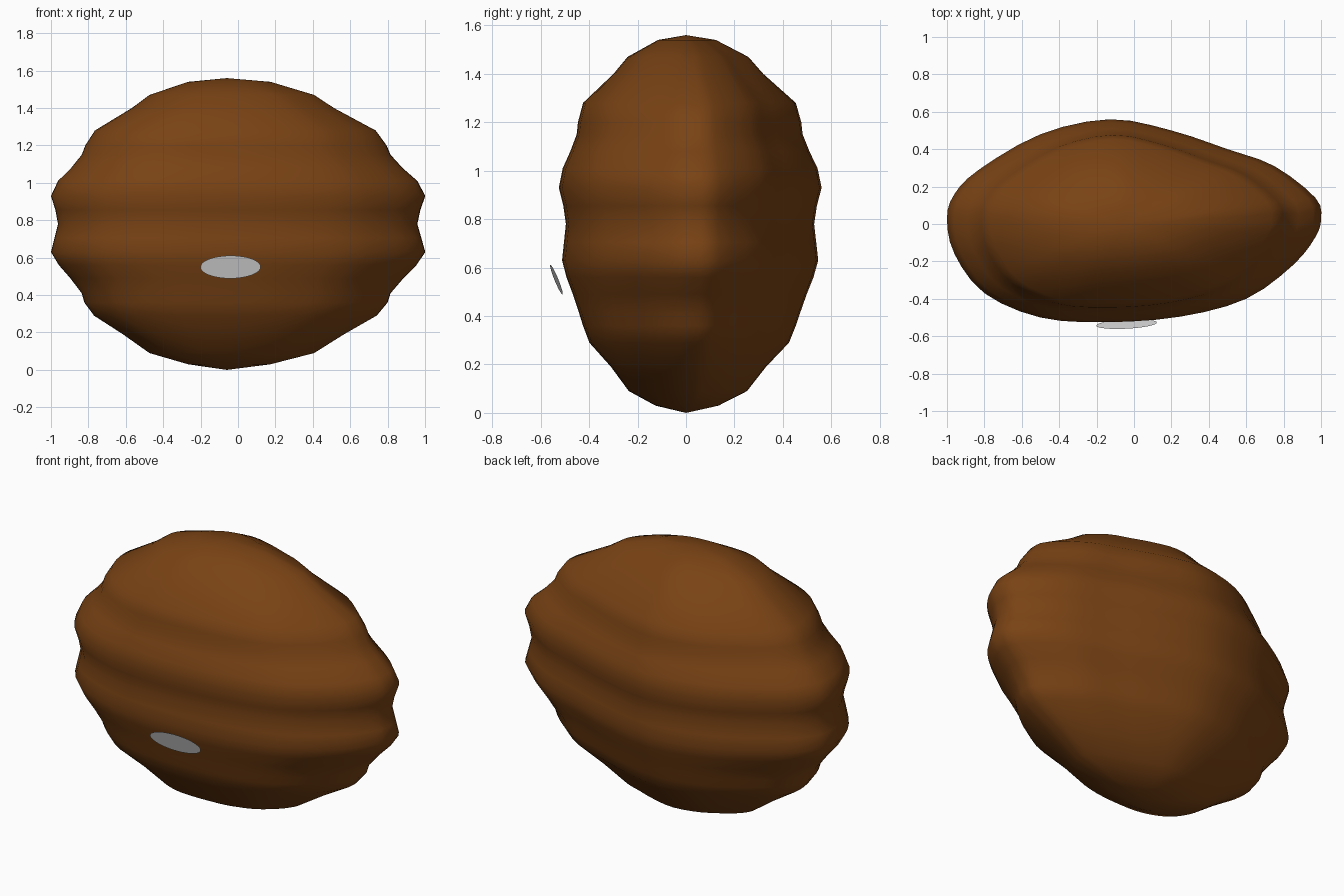
import bpy, bmesh, math
from mathutils import Vector, Matrix

if "Cube" in bpy.data.objects:
    bpy.data.objects.remove(bpy.data.objects["Cube"], do_unlink=True)


def material(name, rgb):
    m = bpy.data.materials.new(name)
    m.use_nodes = True
    m.diffuse_color = (*rgb, 1)
    bsdf = m.node_tree.nodes["Principled BSDF"]
    bsdf.inputs["Base Color"].default_value = (*rgb, 1)
    bsdf.inputs["Roughness"].default_value = 0.8
    return m


def make_object(name, bm, mat):
    mesh = bpy.data.meshes.new(name)
    bm.to_mesh(mesh)
    bm.free()
    mesh.materials.append(mat)
    obj = bpy.data.objects.new(name, mesh)
    bpy.context.collection.objects.link(obj)
    return obj


def closed_spline(points, steps):
    """Smooth closed curve through the points."""
    pts = [Vector(p) for p in points]
    n, out = len(pts), []
    for i in range(n):
        a, b, c, d = (pts[(i + k) % n] for k in (-1, 0, 1, 2))
        for s in range(steps):
            t = s / steps
            out.append(0.5 * (2 * b + (c - a) * t + (2 * a - 5 * b + 4 * c - d) * t ** 2
                              + (3 * b - a - 3 * c + d) * t ** 3))
    return out


brown = material("shell brown", (0.19, 0.055, 0.007))
grey = material("light grey", (0.8, 0.8, 0.8))

# Egg-shaped plan outline at the widest level
outline = closed_spline([
    (1.0, 0.03), (0.97, 0.14), (0.75, 0.31), (0.5, 0.4), (0.2, 0.5),
    (-0.13, 0.56), (-0.5, 0.48), (-0.83, 0.29), (-0.96, 0.16), (-1.0, 0.03),
    (-0.96, -0.16), (-0.8, -0.37), (-0.5, -0.5), (-0.15, -0.525),
    (0.25, -0.495), (0.6, -0.4), (0.85, -0.22), (0.97, -0.07)], 3)

# Ridged profile: height, width factor, depth factor
rings = [
    (0.03, 0.22, 0.24), (0.09, 0.44, 0.45), (0.19, 0.59, 0.59),
    (0.29, 0.755, 0.76), (0.36, 0.81, 0.81), (0.41, 0.825, 0.84),
    (0.49, 0.89, 0.89), (0.56, 0.955, 0.94), (0.63, 1.0, 0.975),
    (0.705, 0.98, 0.96), (0.78, 0.96, 0.945), (0.855, 0.975, 0.965),
    (0.93, 1.0, 1.0), (1.01, 0.96, 0.97), (1.08, 0.885, 0.91),
    (1.15, 0.825, 0.86), (1.20, 0.805, 0.85), (1.28, 0.75, 0.81),
    (1.40, 0.54, 0.57), (1.47, 0.44, 0.46), (1.54, 0.22, 0.22)]

# Ridged body, scaled outline rings closed by a pole at each end
axis_x = -0.06
bm = bmesh.new()
levels = [[bm.verts.new((axis_x + (p.x - axis_x) * sx, p.y * sy, z)) for p in outline]
          for z, sx, sy in rings]
count = len(outline)
for low, high in zip(levels, levels[1:]):
    for i in range(count):
        j = (i + 1) % count
        bm.faces.new((low[i], low[j], high[j], high[i]))
for level, z in ((levels[0], 0.0), (levels[-1], 1.56)):
    pole = bm.verts.new((axis_x, 0, z))
    for i in range(count):
        bm.faces.new((level[i], level[(i + 1) % count], pole))
bmesh.ops.recalc_face_normals(bm, faces=bm.faces)
for f in bm.faces:
    f.smooth = True
make_object("ridged_body", bm, brown)

# Flat oval plate floating just off the front, leaning forward
bm = bmesh.new()
bmesh.ops.create_circle(bm, cap_ends=True, segments=32, radius=1)
place = (Matrix.Translation((-0.04, -0.535, 0.55)) @ Matrix.Rotation(math.radians(3), 4, "Z")
         @ Matrix.Rotation(math.radians(112), 4, "X") @ Matrix.Diagonal((0.162, 0.066, 1, 1)))
bmesh.ops.transform(bm, matrix=place, verts=bm.verts)
make_object("front_oval_plate", bm, grey)
